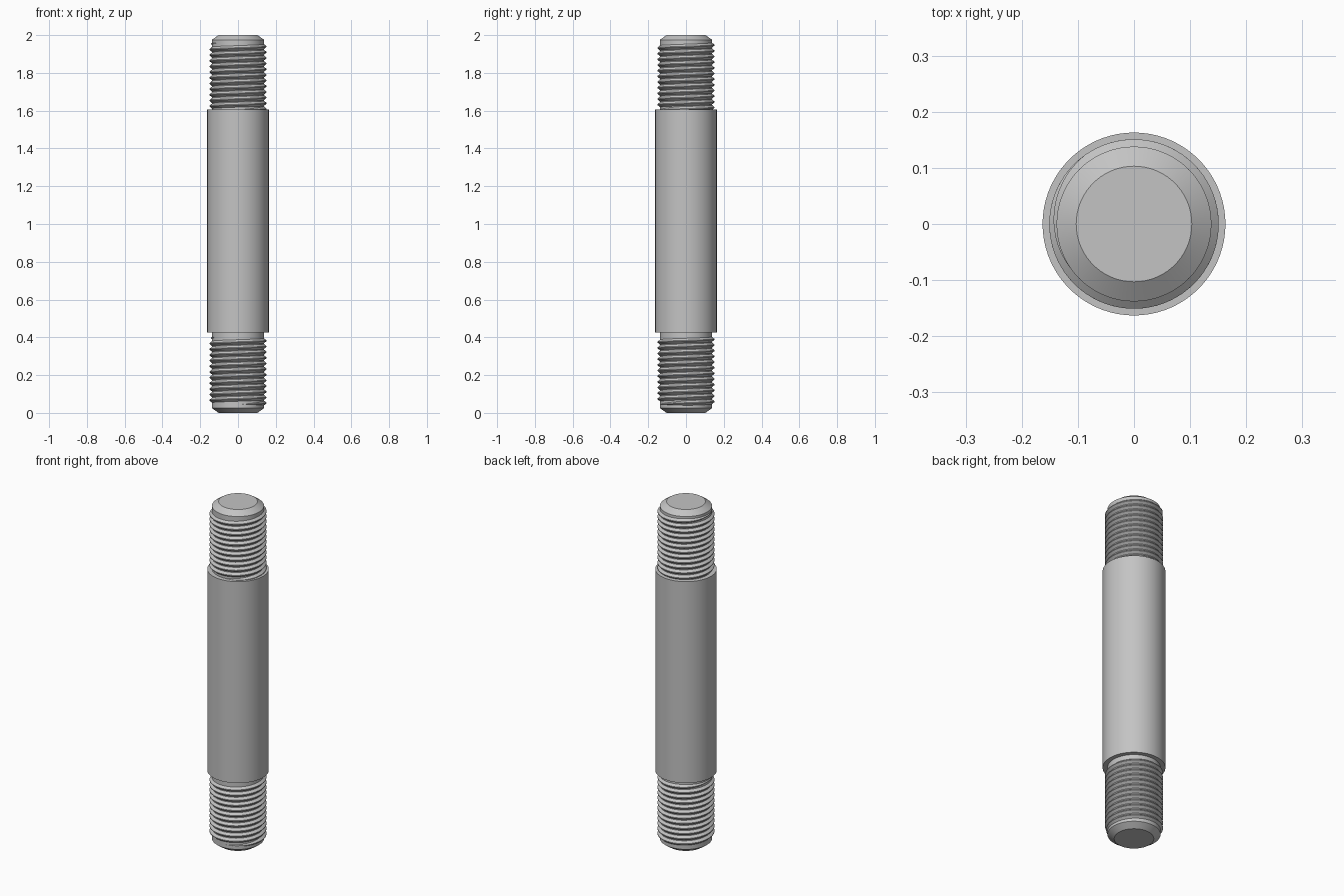
import bpy, bmesh, math

cube = bpy.data.objects.get("Cube")
if cube:
    bpy.data.objects.remove(cube, do_unlink=True)

SEGMENTS = 72
CORE, CREST, SHANK = 0.138, 0.151, 0.163
PITCH = 0.03

# Plain steel colour
steel = bpy.data.materials.new("grey_steel")
steel.use_nodes = True
colour = (0.55, 0.55, 0.55, 1)
steel.diffuse_color = colour
steel.node_tree.nodes["Principled BSDF"].inputs["Base Color"].default_value = colour


def finish(name, bm, angle):
    bmesh.ops.recalc_face_normals(bm, faces=bm.faces)
    mesh = bpy.data.meshes.new(name)
    bm.to_mesh(mesh)
    bm.free()
    mesh.materials.append(steel)
    obj = bpy.data.objects.new(name, mesh)
    bpy.context.collection.objects.link(obj)
    bpy.ops.object.select_all(action="DESELECT")
    obj.select_set(True)
    bpy.context.view_layer.objects.active = obj
    bpy.ops.object.shade_smooth_by_angle(angle=math.radians(angle))
    return obj


def lathe(name, profile):
    """Closed turned body from (radius, height) points, with flat end caps."""
    bm = bmesh.new()
    rings = []
    for r, z in profile:
        rings.append([bm.verts.new((r * math.cos(a), r * math.sin(a), z))
                      for a in (math.tau * i / SEGMENTS for i in range(SEGMENTS))])
    for low, high in zip(rings, rings[1:]):
        for i in range(SEGMENTS):
            j = (i + 1) % SEGMENTS
            bm.faces.new((low[i], low[j], high[j], high[i]))
    bm.faces.new(rings[0])
    bm.faces.new(rings[-1])
    return finish(name, bm, 30)


def thread(name, bottom, top, end_angle):
    """Right-handed ridge wound round the core, fading out at both ends."""
    bm = bmesh.new()
    turns = (top - bottom) / PITCH
    steps = round(turns * SEGMENTS)
    sections = []
    for i in range(steps + 1):
        turn = turns * i / steps
        fade = max(0.02, min(1, turn * 4, (turns - turn) * 4))
        a = end_angle + math.tau * (turn - turns)
        z = bottom + PITCH * turn
        root, crest = PITCH * 0.46 * fade, PITCH * 0.07 * fade
        inner, outer = CORE - 0.001, CORE + (CREST - CORE) * fade
        outline = ((inner, -root), (outer, -crest), (outer, crest), (inner, root))
        sections.append([bm.verts.new((r * math.cos(a), r * math.sin(a), z + dz))
                         for r, dz in outline])
    for s, t in zip(sections, sections[1:]):
        for i in range(4):
            j = (i + 1) % 4
            bm.faces.new((s[i], t[i], t[j], s[j]))
    bm.faces.new(sections[0])
    bm.faces.new(sections[-1])
    return finish(name, bm, 30)


# Turned rod: chamfered ends, threaded necks and the thicker shank
lathe("stud_body", [
    (0.103, 0), (CORE, 0.025),
    (CORE, 0.425), (SHANK, 0.425),
    (SHANK, 1.605), (CORE, 1.605),
    (CORE, 1.975), (0.103, 2),
])

# Screw threads on both necks
thread("upper_thread", 1.6, 1.957, math.radians(215))
thread("lower_thread", 0.045, 0.4, math.radians(215))
